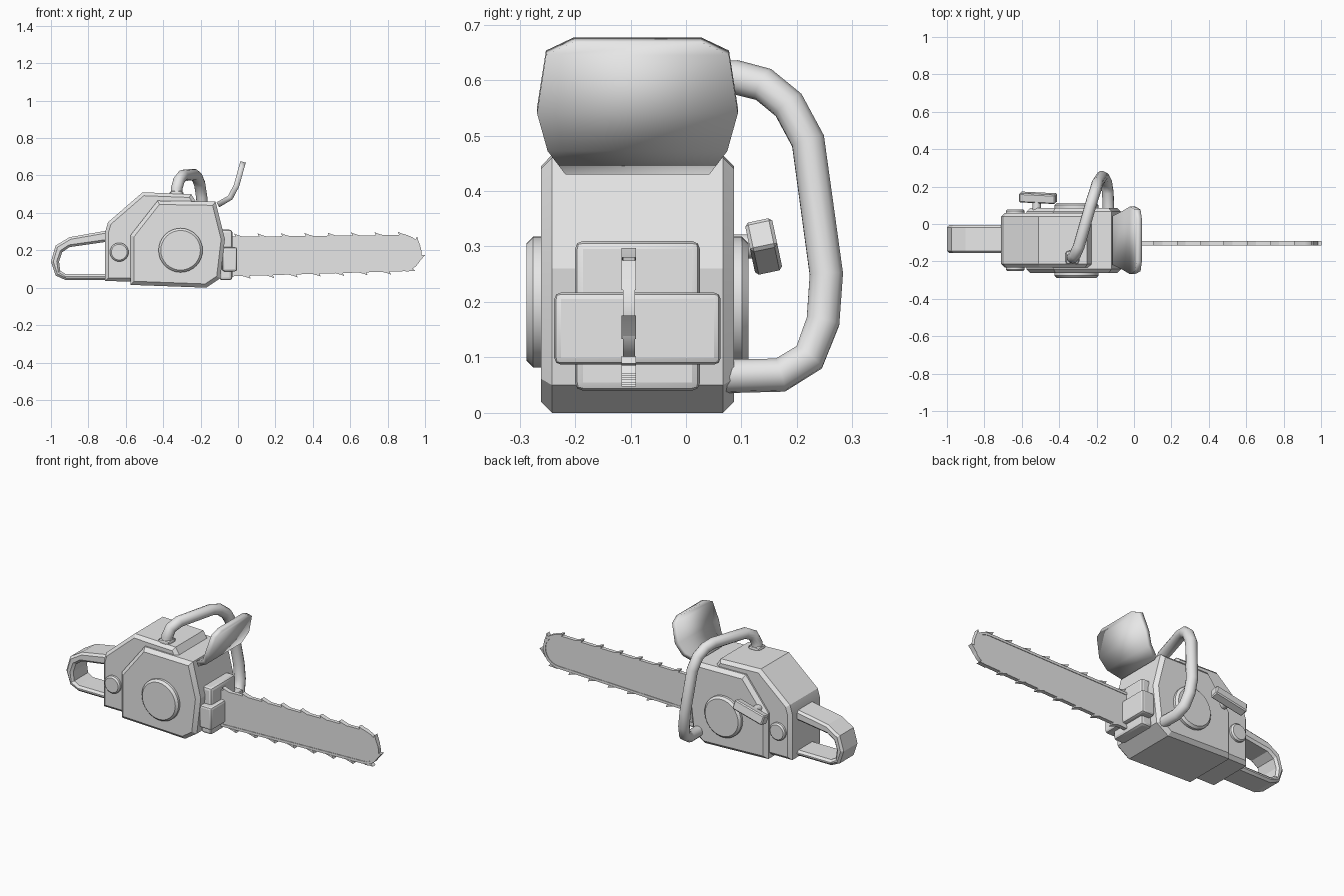
import bpy, bmesh
from math import cos, sin, pi, radians
from mathutils import Vector, Matrix

cube = bpy.data.objects.get("Cube")
if cube:
    bpy.data.objects.remove(cube)

grey = bpy.data.materials.new("plain_grey")
grey.use_nodes = True
COLOUR = (0.8, 0.8, 0.8, 1)
grey.diffuse_color = COLOUR
grey.node_tree.nodes["Principled BSDF"].inputs["Base Color"].default_value = COLOUR

MID = -0.0875      # centre plane of the engine
BAR = -0.103       # centre plane of the cutting bar


def finish(obj, angle=20):
    bpy.ops.object.select_all(action='DESELECT')
    obj.select_set(True)
    bpy.context.view_layer.objects.active = obj
    if obj.type == 'CURVE':
        bpy.ops.object.convert(target='MESH')
        obj = bpy.context.object
    obj.data.materials.clear()
    obj.data.materials.append(grey)
    bpy.ops.object.shade_smooth_by_angle(angle=radians(angle))
    return obj


def from_bmesh(name, bm):
    bmesh.ops.recalc_face_normals(bm, faces=bm.faces)
    mesh = bpy.data.meshes.new(name)
    bm.to_mesh(mesh)
    bm.free()
    obj = bpy.data.objects.new(name, mesh)
    bpy.context.collection.objects.link(obj)
    return finish(obj)


def chamfer_rims(bm, width):
    """Chamfer the sharp edges lying in the two side planes."""
    bmesh.ops.recalc_face_normals(bm, faces=bm.faces)
    rims = [e for e in bm.edges
            if abs(e.verts[0].co.y - e.verts[1].co.y) < 1e-5 and e.calc_face_angle(0) > 0.5
            and any(abs(f.normal.y) > 0.9 for f in e.link_faces)]
    bmesh.ops.bevel(bm, geom=rims, offset=width, segments=1, affect='EDGES', profile=0.5)


def add_prism(bm, pts, y0, y1):
    a = [bm.verts.new((x, y0, z)) for x, z in pts]
    b = [bm.verts.new((x, y1, z)) for x, z in pts]
    bm.faces.new(a)
    bm.faces.new(b[::-1])
    for i in range(len(pts)):
        j = (i + 1) % len(pts)
        bm.faces.new((a[j], a[i], b[i], b[j]))


def prism(name, pts, y0, y1, width=0.0):
    bm = bmesh.new()
    add_prism(bm, pts, y0, y1)
    if width:
        chamfer_rims(bm, width)
    return from_bmesh(name, bm)


def disc(name, x, z, r, y0, y1, width=0.0):
    ring = [(x + r * cos(i * pi / 16), z + r * sin(i * pi / 16)) for i in range(32)]
    return prism(name, ring, y0, y1, width)


def ribbon(name, outer, inner, y0, y1, width=0.0):
    """A band between two matching open outlines."""
    bm = bmesh.new()
    rows = [[bm.verts.new((p[0], y, p[1])) for p in line]
            for line, y in ((outer, y0), (outer, y1), (inner, y1), (inner, y0))]
    for k in range(4):
        a, b = rows[k], rows[(k + 1) % 4]
        for i in range(len(outer) - 1):
            bm.faces.new((a[i], a[i + 1], b[i + 1], b[i]))
    for i in (0, -1):
        bm.faces.new([r[i] for r in rows])
    if width:
        chamfer_rims(bm, width)
    return from_bmesh(name, bm)


def box(name, centre, size, width, segments=2, turn=Matrix()):
    bm = bmesh.new()
    bmesh.ops.create_cube(bm, size=1)
    bmesh.ops.scale(bm, vec=size, verts=bm.verts)
    bmesh.ops.bevel(bm, geom=bm.edges[:], offset=width, segments=segments,
                    affect='EDGES', profile=0.5)
    bm.transform(Matrix.Translation(centre) @ turn)
    return from_bmesh(name, bm)


# Engine: narrow rear housing and wider crankcase
prism("rear_housing", [(-.71, .035), (-.71, .30), (-.695, .35), (-.51, .51), (-.25, .50),
                       (-.225, .46), (-.2, .03)], MID - .145, MID + .145, .018)
prism("crankcase", [(-.575, .015), (-.575, .28), (-.43, .465), (-.12, .46),
                    (-.07, .26), (-.095, .05), (-.17, 0)], MID - .174, MID + .174, .02)

# Round covers and caps, mirrored on both sides
for side, s in (("right", -1), ("left", 1)):
    disc(side + "_round_cover", -.307, .2, .118, MID + s * .16, MID + s * .2, .012)
    disc(side + "_cap", -.635, .19, .05, MID + s * .135, MID + s * .165, .008)

# Front buffer blocks
box("inner_buffer", (-.065, MID, .175), (.07, .226, .27), .015)
box("outer_buffer", (-.045, MID, .152), (.08, .3, .13), .012)

# Rear handle loop
ribbon("rear_handle",
       [(-.69, .307), (-.9, .27), (-.975, .225), (-1, .14), (-.975, .065), (-.92, .04), (-.69, .04)],
       [(-.69, .247), (-.9, .217), (-.94, .19), (-.957, .14), (-.95, .09), (-.92, .072), (-.69, .072)],
       MID - .068, MID + .082, .012)


# Cutting bar, chain and teeth
def bar_outline(d):
    r = .085 + d
    arc = [(.885 + r * cos(a), .185 + r * sin(a)) for a in (-pi / 2 + i * pi / 12 for i in range(13))]
    return [(-.06, .072 - d)] + arc + [(-.06, .26 + d)]


prism("guide_bar", bar_outline(0), BAR - .008, BAR + .008)
ribbon("chain", bar_outline(.012), bar_outline(-.003), BAR - .011, BAR + .011)

bm = bmesh.new()
track = [Vector(p) for p in bar_outline(.01)]
travelled, next_tooth = 0.0, .1
for a, b in zip(track, track[1:]):
    along = (b - a).normalized()
    out = Vector((along.y, -along.x))
    length = (b - a).length
    while next_tooth <= travelled + length:
        p = a + along * (next_tooth - travelled)
        tooth = [p - along * .025, p + along * .02,
                 p + along * .028 + out * .018, p + along * .008 + out * .01]
        add_prism(bm, tooth, BAR - .013, BAR + .013)
        next_tooth += .125 if abs(along.x) > .99 else .09
    travelled += length
from_bmesh("chain_teeth", bm)

# Hand guard: rows of (x, z, half width) on its front surface
rows = [(-.1, .43, .13), (-.03, .472, .162), (.006, .54, .181), (.035, .645, .165), (.042, .668, .115)]
bm = bmesh.new()
pairs = [[bm.verts.new((x, MID + s * w, z)) for s in (-1, 1)] for x, z, w in rows]
for lo, hi in zip(pairs, pairs[1:]):
    bm.faces.new((lo[0], lo[1], hi[1], hi[0]))
mesh = bpy.data.meshes.new("hand_guard")
bm.to_mesh(mesh)
bm.free()
guard = bpy.data.objects.new("hand_guard", mesh)
bpy.context.collection.objects.link(guard)
solid = guard.modifiers.new("thickness", 'SOLIDIFY')
solid.thickness = .03
solid.offset = -1
finish(guard)

# Wrap-around front handle tube
path = [(-.33, -.18, .47), (-.328, -.18, .53), (-.315, -.165, .575), (-.295, -.12, .6),
        (-.235, .09, .605), (-.22, .14, .592), (-.205, .185, .555), (-.195, .22, .49),
        (-.172, .253, .25), (-.16, .247, .165), (-.148, .222, .1), (-.14, .17, .068), (-.135, .05, .066)]
curve = bpy.data.curves.new("front_handle", 'CURVE')
curve.dimensions = '3D'
curve.bevel_depth = .031
curve.bevel_resolution = 4
curve.use_fill_caps = True
spline = curve.splines.new('POLY')
spline.points.add(len(path) - 1)
for point, co in zip(spline.points, path):
    point.co = (*co, 1)
tube = bpy.data.objects.new("front_handle", curve)
bpy.context.collection.objects.link(tube)
finish(tube, 40)
box("handle_collar", (-.33, -.18, .505), (.075, .075, .03), .02)

# Starter pull grip and its stem
disc("starter_stem", -.52, .3, .022, .04, .14)
tilt = Matrix.Rotation(radians(12), 4, 'X') @ Matrix.Rotation(radians(-13), 4, 'Y')
box("starter_grip", (-.513, .14, .3), (.2, .05, .055), .006, 1, tilt)
